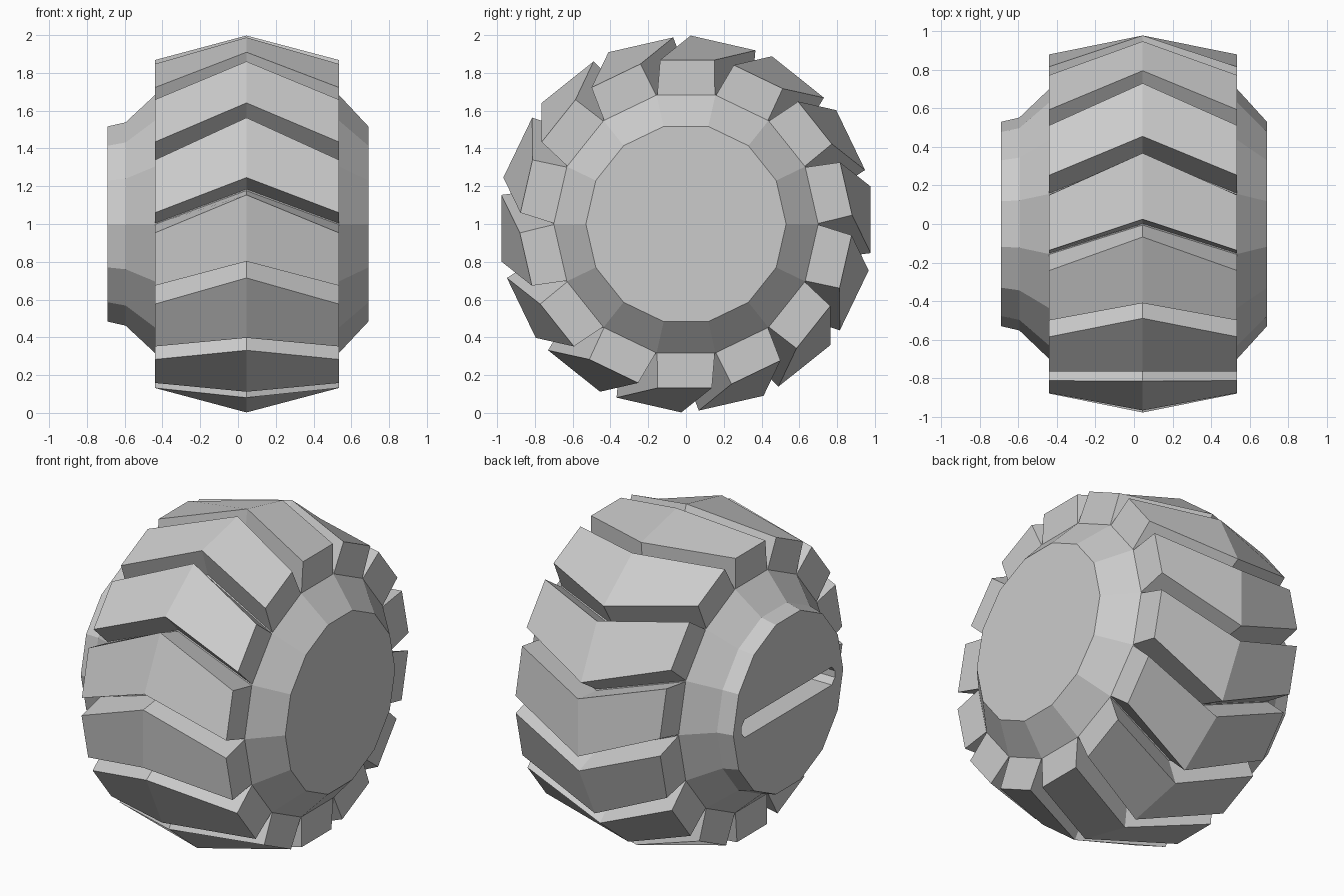
import bpy, bmesh
from math import sin, cos, pi, hypot, atan2

if "Cube" in bpy.data.objects:
    bpy.data.objects.remove(bpy.data.objects["Cube"])

N = 14
STEP = 2 * pi / N
CZ = 1.0


def finish(bm, name):
    bmesh.ops.recalc_face_normals(bm, faces=bm.faces)
    me = bpy.data.meshes.new(name)
    bm.to_mesh(me)
    bm.free()
    ob = bpy.data.objects.new(name, me)
    bpy.context.collection.objects.link(ob)
    return ob


def skin(bm, rings):
    """Join rings of points into a closed, capped tube."""
    vs = [[bm.verts.new(p) for p in r] for r in rings]
    n = len(vs[0])
    for a, b in zip(vs, vs[1:]):
        for i in range(n):
            j = (i + 1) % n
            bm.faces.new((a[i], a[j], b[j], b[i]))
    bm.faces.new(vs[0])
    bm.faces.new(vs[-1])


def polar(x, r, a):
    return (x, r * cos(a), CZ + r * sin(a))


# Wheel body: 14-sided rings (x, radius, twist); the middle ring is turned half a step
profile = [(-.69, .53, 0), (-.595, .552, 0), (-.44, .70, 0),
           (.045, .82, -.5), (.535, .70, 0), (.69, .53, 0)]
bm = bmesh.new()
skin(bm, [[polar(x, r, (i + t) * STEP) for i in range(N)] for x, r, t in profile])
body = finish(bm, "wheel_body")

# Slot across the left cap
bm = bmesh.new()
slot = [(-.45, .02), (-.42, .055), (.42, .055), (.45, .02),
        (.45, -.02), (.42, -.055), (-.42, -.055), (-.45, -.02)]
skin(bm, [[(x, y, CZ + z) for y, z in slot] for x in (-.8, -.45)])
cutter = finish(bm, "slot_cutter")
cutter.hide_render = True
cutter.hide_viewport = True
mod = body.modifiers.new("slot", 'BOOLEAN')
mod.operation = 'DIFFERENCE'
mod.solver = 'EXACT'
mod.object = cutter

# Chevron treads: sections of (distance from axle, sideways offset)
edge = [(.675, -.153), (.868, -.150), (.868, .137), (.675, .153)]
ridge = [(.785, -.179), (.978, -.154), (.978, .198), (.785, .179)]


def section(x, pts, a):
    return [polar(x, hypot(d, t), a + atan2(t, d)) for d, t in pts]


bm = bmesh.new()
for k in range(N):
    a = (k + .5) * STEP
    skin(bm, [section(-.44, edge, a), section(.045, ridge, a - STEP / 2),
              section(.535, edge, a)])
finish(bm, "treads")
